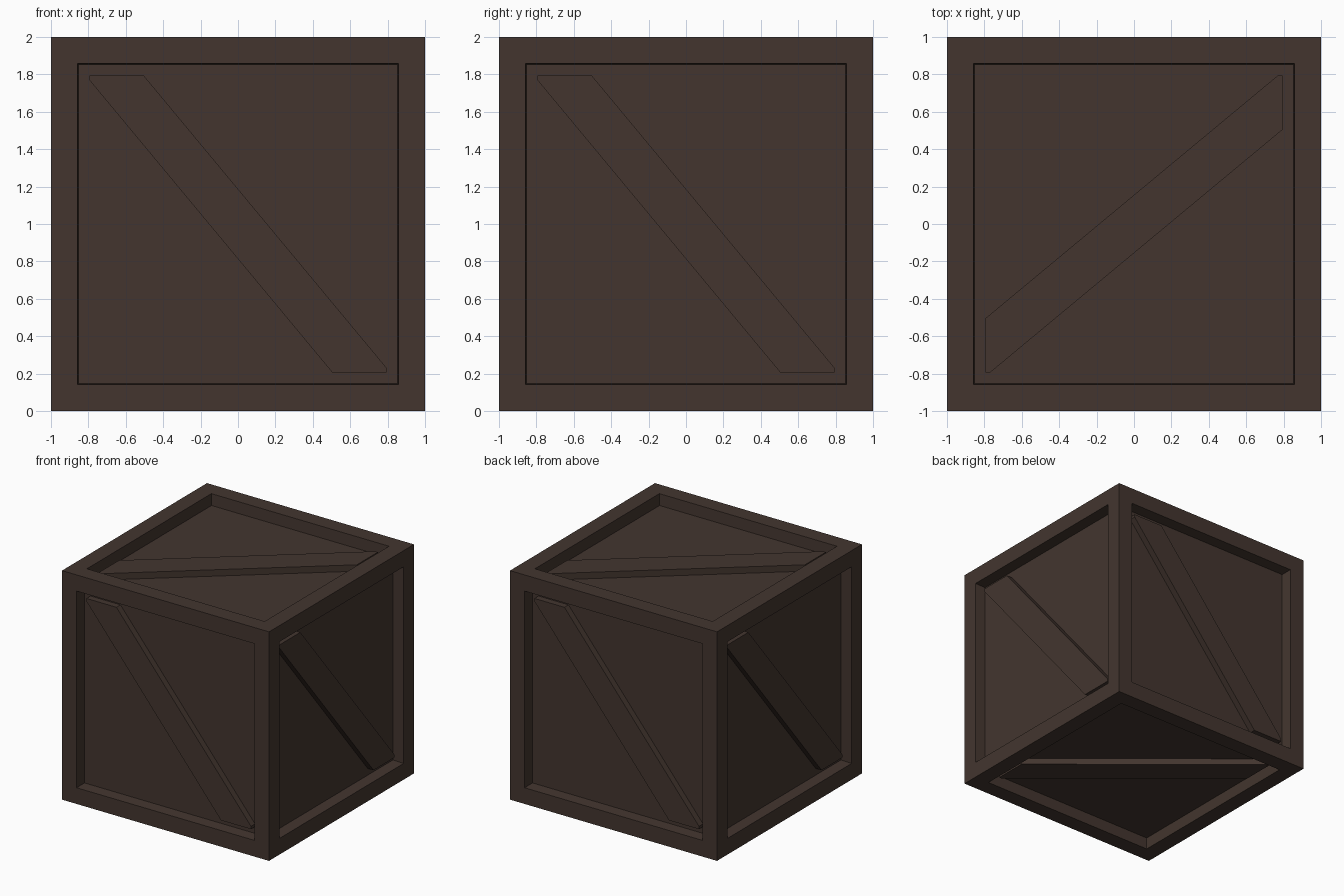
import bpy, bmesh
from mathutils import Vector, Matrix

if "Cube" in bpy.data.objects:
    bpy.data.objects.remove(bpy.data.objects["Cube"])

FRAME = 0.2      # width of the border on each side
DEPTH = 0.1      # how far the panels sit back
TAPER = 0.008    # slight slope of the recess walls
BRACE_TOP = 0.956
BRACE_BASE = 0.89

wood = bpy.data.materials.new("dark_brown_wood")
wood.diffuse_color = (0.056, 0.036, 0.028, 1.0)
wood.use_nodes = True
wood.node_tree.nodes["Principled BSDF"].inputs["Base Color"].default_value = wood.diffuse_color


def add_object(name, bm):
    bmesh.ops.recalc_face_normals(bm, faces=bm.faces)
    mesh = bpy.data.meshes.new(name)
    bm.to_mesh(mesh)
    bm.free()
    mesh.materials.append(wood)
    obj = bpy.data.objects.new(name, mesh)
    obj.location.z = 1.0
    bpy.context.collection.objects.link(obj)
    return obj


# Crate body: cube with a framed, sunken panel on all six sides
bm = bmesh.new()
bmesh.ops.create_cube(bm, size=2.0)
panels = list(bm.faces)
bmesh.ops.inset_individual(bm, faces=panels, thickness=FRAME)
bmesh.ops.inset_individual(bm, faces=panels, thickness=TAPER, depth=-DEPTH)
add_object("crate_body", bm)

# Diagonal brace outline (across, up), point-symmetric about the panel centre
half = [(-0.795, 0.77), (-0.795, 0.795), (-0.505, 0.795)]
outline = half + [(-a, -b) for a, b in half]


def add_brace(name, across, up):
    u, v = Vector(across), Vector(up)
    axes = Matrix((u, v, u.cross(v))).transposed()
    bm = bmesh.new()
    face = bm.faces.new([bm.verts.new(axes @ Vector((a, b, BRACE_BASE)))
                         for a, b in outline])
    ext = bmesh.ops.extrude_face_region(bm, geom=[face], use_keep_orig=True)
    verts = [g for g in ext["geom"] if isinstance(g, bmesh.types.BMVert)]
    bmesh.ops.translate(bm, verts=verts,
                        vec=u.cross(v) * (BRACE_TOP - BRACE_BASE))
    add_object(name, bm)


# One brace per side: direction across the panel, direction up the panel
for name, across, up in [
    ("front_brace", (1, 0, 0), (0, 0, 1)),
    ("right_brace", (0, 1, 0), (0, 0, 1)),
    ("back_brace", (-1, 0, 0), (0, 0, 1)),
    ("left_brace", (0, -1, 0), (0, 0, 1)),
    ("top_brace", (0, -1, 0), (1, 0, 0)),
    ("bottom_brace", (0, 1, 0), (1, 0, 0)),
]:
    add_brace(name, across, up)
